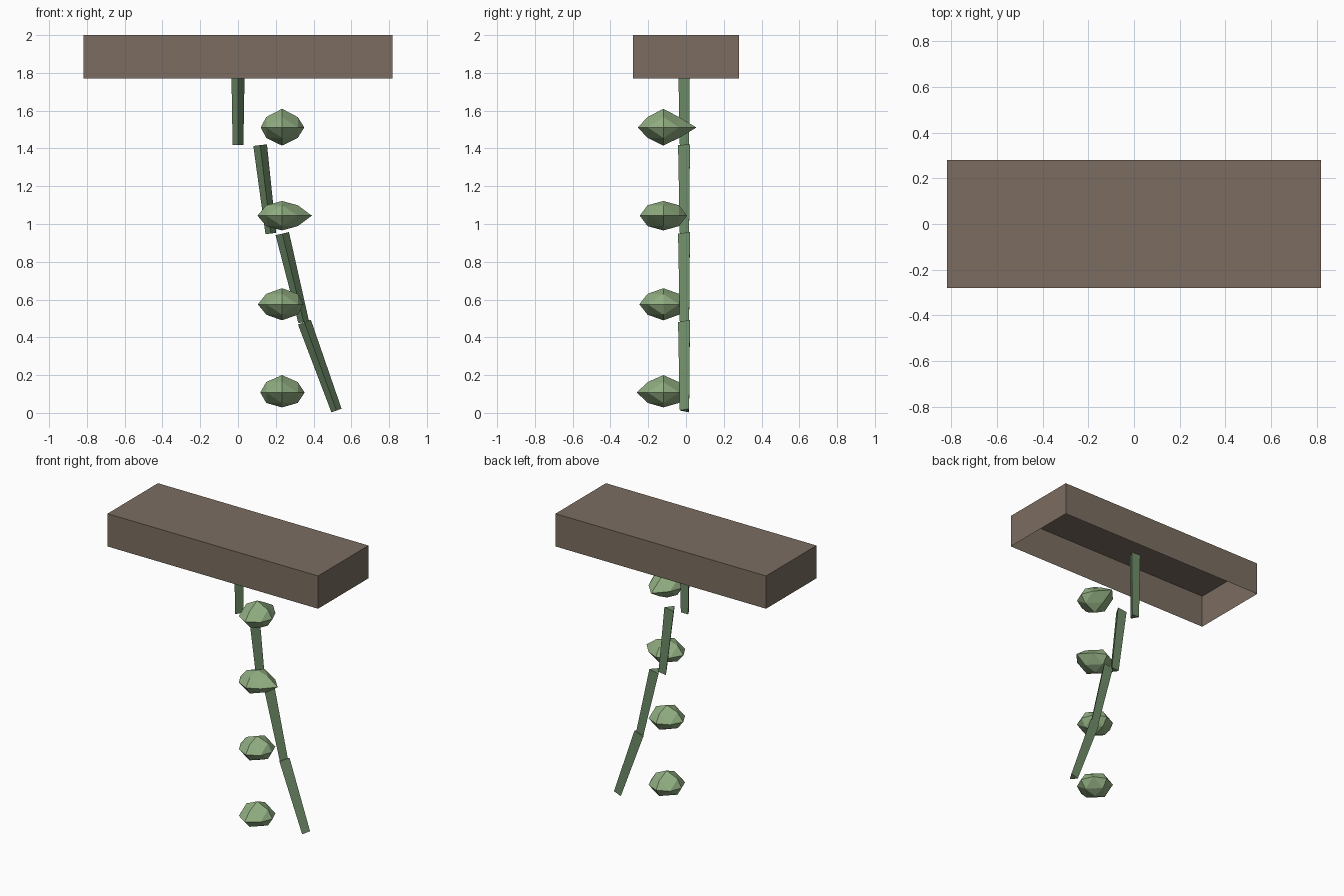
import bpy, bmesh
from mathutils import Vector

if "Cube" in bpy.data.objects:
    bpy.data.objects.remove(bpy.data.objects["Cube"])


def material(name, rgb):
    m = bpy.data.materials.new(name)
    m.diffuse_color = (*rgb, 1)
    m.use_nodes = True
    m.node_tree.nodes["Principled BSDF"].inputs["Base Color"].default_value = m.diffuse_color
    return m


def add_object(name, bm, mat, location=(0, 0, 0)):
    bmesh.ops.recalc_face_normals(bm, faces=bm.faces)
    mesh = bpy.data.meshes.new(name)
    bm.to_mesh(mesh)
    bm.free()
    ob = bpy.data.objects.new(name, mesh)
    ob.location = location
    mesh.materials.append(mat)
    bpy.context.collection.objects.link(ob)
    return ob


WOOD = material("brown", (0.20, 0.155, 0.12))
STEM = material("stem_green", (0.16, 0.27, 0.14))
LEAF = material("leaf_green", (0.28, 0.42, 0.22))

# Hanging block: thin shell, open underneath
bm = bmesh.new()
bmesh.ops.create_cube(bm, size=1)
bmesh.ops.scale(bm, vec=(1.636, 0.56, 0.23), verts=bm.verts)
bm.faces.ensure_lookup_table()
bottom = [f for f in bm.faces if f.calc_center_median().z < -0.1]
bmesh.ops.recalc_face_normals(bm, faces=bm.faces)
bmesh.ops.delete(bm, geom=bottom, context='FACES_ONLY')
add_object("planter_block", bm, WOOD, (0, 0, 1.885))


# Vine: separate three-sided tapered segments, leaning further each time
def stem_segment(i):
    top = Vector((0.1455 * i - 0.0283 * i, 0, 1.886 - 0.4685 * i))
    end = Vector((0.1455 * i + 0.0283 * i, 0, 1.418 - 0.4685 * i))
    up = (top - end).normalized()
    side = Vector((up.z, 0, -up.x))
    bm = bmesh.new()
    rings = []
    for centre, r in ((end, 0.033), (top, 0.042)):
        rings.append([bm.verts.new(centre + side * (r * sx) + Vector((0, r * sy, 0)))
                      for sx, sy in ((0, -1), (0.866, 0.5), (-0.866, 0.5))])
    low, high = rings
    for k in range(3):
        n = (k + 1) % 3
        bm.faces.new((low[k], low[n], high[n], high[k]))
    bm.faces.new(low[::-1])
    bm.faces.new(high)
    add_object(f"stem_segment_{i + 1}", bm, STEM)


# Leaf clump: once-divided octahedron, flattened, with uneven axis points
def leaf(i, z, px, nx, py, ny, up, down):
    bm = bmesh.new()
    bmesh.ops.create_uvsphere(bm, u_segments=4, v_segments=2, radius=1)
    bmesh.ops.subdivide_edges(bm, edges=bm.edges[:], cuts=1, use_grid_fill=True)
    for v in bm.verts:
        d = v.co.normalized()
        v.co = (d.x * 0.118, d.y * 0.118, d.z * 0.078)
        if d.z > 0.9:
            v.co = (0, 0, up)
        elif d.z < -0.9:
            v.co = (0, 0, -down)
        elif abs(d.x) > 0.9:
            v.co = (px if d.x > 0 else -nx, 0, 0)
        elif abs(d.y) > 0.9:
            v.co = (0, py if d.y > 0 else -ny, 0)
    bmesh.ops.triangulate(bm, faces=bm.faces)
    add_object(f"leaf_{i + 1}", bm, LEAF, (0.233, -0.12, z))


for i in range(4):
    stem_segment(i)

# height, reach in +x -x +y -y, rise, drop
for i, spec in enumerate((
        (1.511, 0.118, 0.113, 0.175, 0.135, 0.099, 0.096),
        (1.044, 0.158, 0.130, 0.125, 0.125, 0.078, 0.078),
        (0.575, 0.113, 0.128, 0.120, 0.127, 0.085, 0.085),
        (0.108, 0.120, 0.115, 0.120, 0.140, 0.092, 0.079))):
    leaf(i, *spec)
